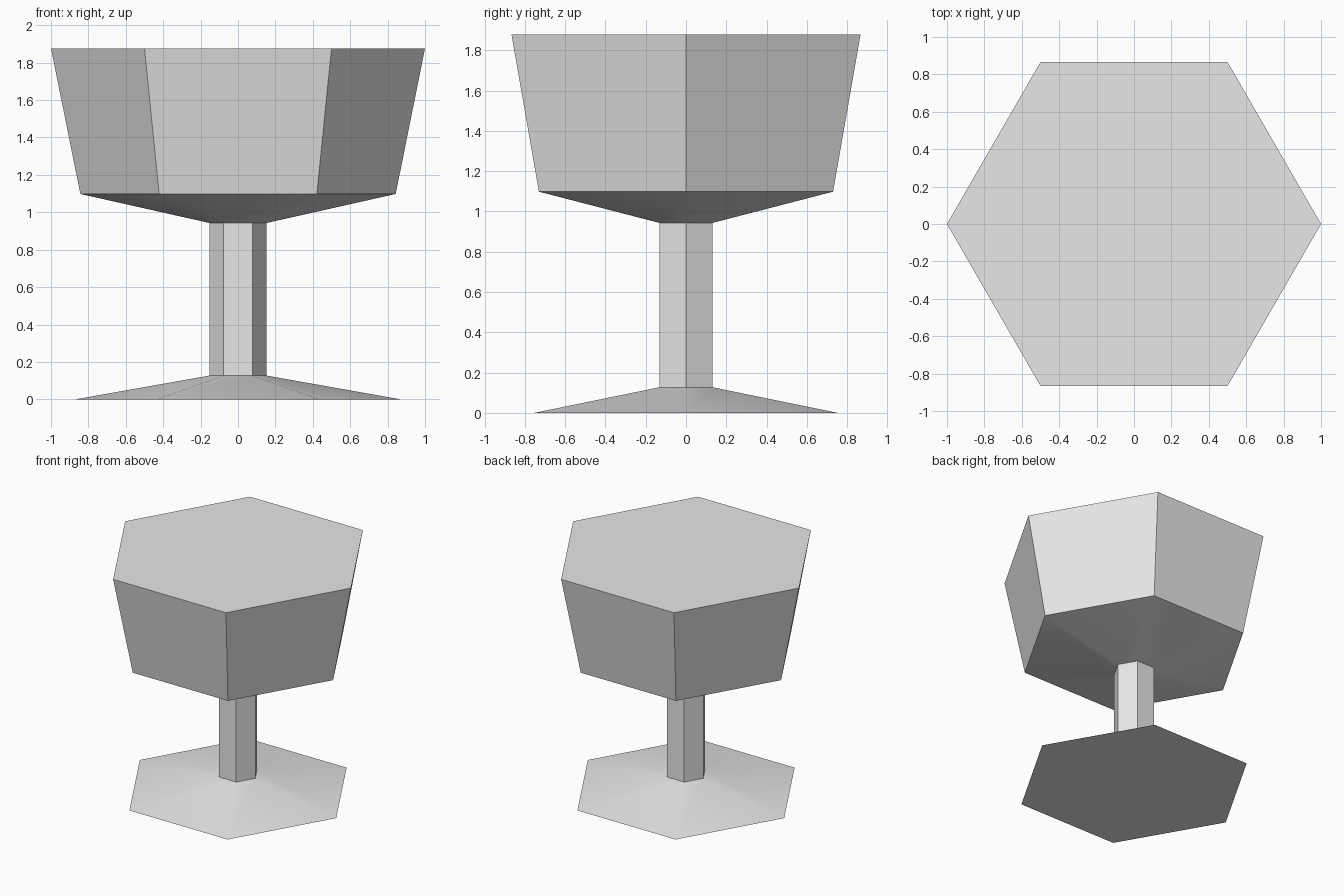
import bpy, bmesh, math

if "Cube" in bpy.data.objects:
    bpy.data.objects.remove(bpy.data.objects["Cube"])

SIDES = 6

grey = bpy.data.materials.new("light grey")
grey.diffuse_color = (0.8, 0.8, 0.8, 1)
grey.use_nodes = True
grey.node_tree.nodes["Principled BSDF"].inputs["Base Color"].default_value = grey.diffuse_color


def hex_part(name, profile, cap_bottom=False, cap_top=False):
    """Sweep a (radius, height) profile around z with six sides."""
    bm = bmesh.new()
    rings = [[bm.verts.new((r * math.cos(math.tau * i / SIDES),
                            r * math.sin(math.tau * i / SIDES), z))
              for i in range(SIDES)] for r, z in profile]
    for low, high in zip(rings, rings[1:]):
        for i in range(SIDES):
            j = (i + 1) % SIDES
            bm.faces.new((low[i], low[j], high[j], high[i]))
    if cap_bottom:
        bm.faces.new(rings[0][::-1])
    if cap_top:
        bm.faces.new(rings[-1])
    mesh = bpy.data.meshes.new(name)
    bm.to_mesh(mesh)
    bm.free()
    mesh.materials.append(grey)
    obj = bpy.data.objects.new(name, mesh)
    bpy.context.collection.objects.link(obj)
    # shallow slopes are smooth, all other edges stay sharp
    bpy.ops.object.select_all(action='DESELECT')
    obj.select_set(True)
    bpy.context.view_layer.objects.active = obj
    bpy.ops.object.shade_smooth_by_angle(angle=math.radians(30))
    return obj


# Sloped foot, straight stem, and filled flaring bowl
hex_part("foot", [(0.87, 0), (0.153, 0.127)], cap_bottom=True)
hex_part("stem", [(0.153, 0.127), (0.153, 0.943)])
hex_part("bowl", [(0.153, 0.943), (0.843, 1.098), (1.0, 1.877)], cap_top=True)
